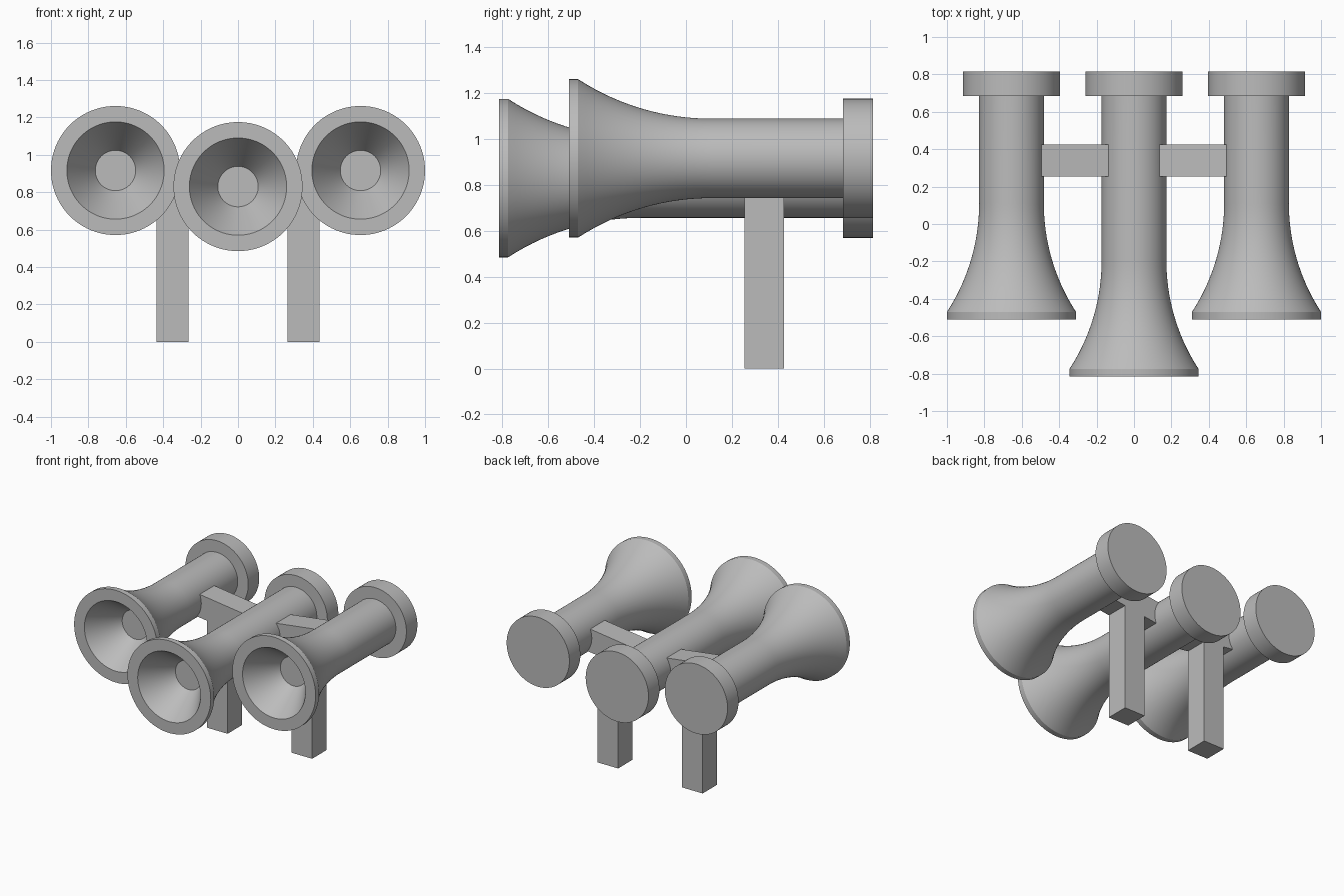
import bpy, bmesh, math
from mathutils import Vector

if "Cube" in bpy.data.objects:
    bpy.data.objects.remove(bpy.data.objects["Cube"])

grey = bpy.data.materials.new("grey")
grey.diffuse_color = (0.5, 0.5, 0.5, 1)
grey.use_nodes = True
grey.node_tree.nodes["Principled BSDF"].inputs["Base Color"].default_value = grey.diffuse_color


def finish(name, bm, smooth):
    bmesh.ops.recalc_face_normals(bm, faces=bm.faces)
    me = bpy.data.meshes.new(name)
    bm.to_mesh(me)
    bm.free()
    me.materials.append(grey)
    if smooth:
        me.shade_smooth()
        me.set_sharp_from_angle(angle=math.radians(25))
    ob = bpy.data.objects.new(name, me)
    bpy.context.collection.objects.link(ob)
    return ob


def horn(name, x, z, front, seg=96):
    # Profile (radius, y): bowl floor, bowl, rim, flared bell, tube, back flange
    tube_r, rim_r, back = 0.173, 0.345, 0.815
    rim_y, length = front + 0.04, 0.58
    drop = rim_r - tube_r
    arc_r = (length ** 2 + drop ** 2) / (2 * drop)
    prof = [(0.108, front + 0.23), (0.26, front), (rim_r, front)]
    for i in range(17):
        d = length * (1 - i / 16)
        prof.append((tube_r + arc_r - math.sqrt(arc_r ** 2 - d ** 2), rim_y + length - d))
    prof += [(tube_r, back - 0.13), (0.26, back - 0.13), (0.26, back)]

    # Revolve the profile around the y axis
    bm = bmesh.new()
    rings = []
    for r, y in prof:
        rings.append([bm.verts.new((x + r * math.cos(a), y, z + r * math.sin(a)))
                      for a in (2 * math.pi * k / seg for k in range(seg))])
    for a, b in zip(rings, rings[1:]):
        for k in range(seg):
            n = (k + 1) % seg
            bm.faces.new((a[k], a[n], b[n], b[k]))
    bm.faces.new(rings[0])
    bm.faces.new(rings[-1])
    return finish(name, bm, True)


def beam(name, a, b, w):
    # Square bar between two points
    a, b = Vector(a), Vector(b)
    bm = bmesh.new()
    bmesh.ops.create_cube(bm, size=1)
    bmesh.ops.scale(bm, vec=(w, w, (b - a).length), verts=bm.verts)
    ob = finish(name, bm, False)
    ob.location = (a + b) / 2
    ob.rotation_euler = (0, math.atan2(b.x - a.x, b.z - a.z), 0)
    return ob


# Three horns
horn("centre_horn", 0, 0.83, -0.815)
for s, side in ((-1, "left"), (1, "right")):
    horn(side + "_horn", s * 0.655, 0.916, -0.51)
    # Sloping cross arm between horns, and the post below it
    beam(side + "_cross_arm", (s * 0.06, 0.34, 0.838), (s * 0.595, 0.34, 0.908), 0.172)
    beam(side + "_post", (s * 0.35, 0.34, 0), (s * 0.35, 0.34, 0.87), 0.172)
